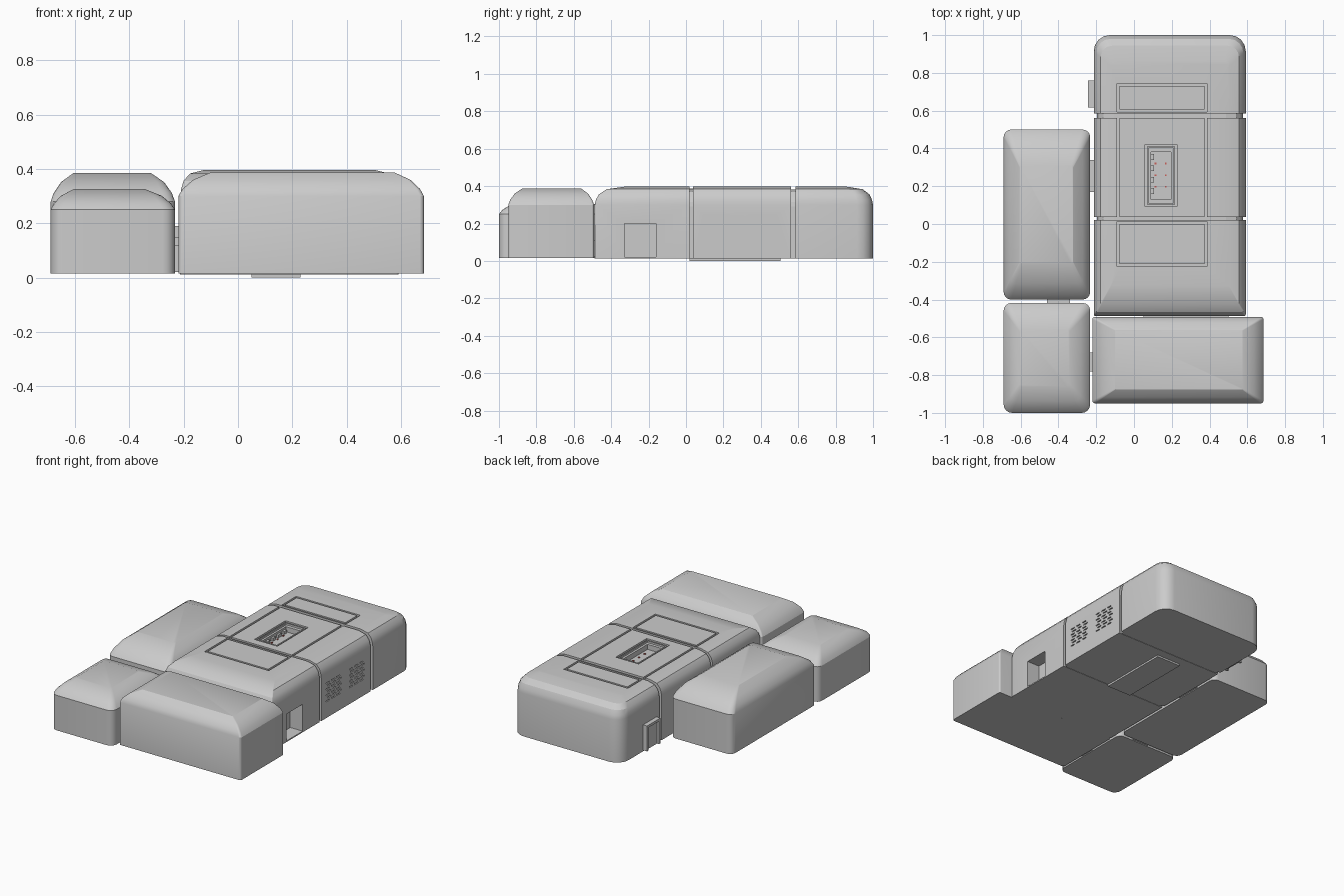
import bpy, bmesh, math
from mathutils import Vector

if "Cube" in bpy.data.objects:
    bpy.data.objects.remove(bpy.data.objects["Cube"])

SOFT = [(0, 0), (.13, .3), (.45, .68), (1, 1)]
ROUND = [(0, 0), (.04, .28), (.14, .58), (.4, .86), (1, 1)]


def finish(bm, name):
    bmesh.ops.recalc_face_normals(bm, faces=bm.faces)
    me = bpy.data.meshes.new(name)
    bm.to_mesh(me)
    bm.free()
    ob = bpy.data.objects.new(name, me)
    bpy.context.collection.objects.link(ob)
    return ob


def smooth(ob, deg=24):
    bpy.ops.object.select_all(action='DESELECT')
    bpy.context.view_layer.objects.active = ob
    ob.select_set(True)
    bpy.ops.object.shade_smooth_by_angle(angle=math.radians(deg))


def boxes(name, specs):
    """One object from boxes given as (x0, x1, y0, y1, z0, z1)."""
    bm = bmesh.new()
    for x0, x1, y0, y1, z0, z1 in specs:
        vs = bmesh.ops.create_cube(bm, size=1)['verts']
        for v in vs:
            v.co = ((x0 + x1) / 2 + v.co.x * (x1 - x0),
                    (y0 + y1) / 2 + v.co.y * (y1 - y0),
                    (z0 + z1) / 2 + v.co.z * (z1 - z0))
    return finish(bm, name)


def ring(x0, x1, y0, y1, rf, rb, z, n=5):
    """Rounded rectangle with front and back corner radii."""
    pts = []
    for cx, cy, r, a in ((x1 - rb, y1 - rb, rb, 0), (x0 + rb, y1 - rb, rb, 90),
                         (x0 + rf, y0 + rf, rf, 180), (x1 - rf, y0 + rf, rf, 270)):
        for i in range(n):
            t = math.radians(a + 90 * i / (n - 1))
            pts.append(Vector((cx + r * math.cos(t), cy + r * math.sin(t), z)))
    return pts


def hall(name, x, y, z, inset, rf, rb, profile, cut=None):
    """Block with a domed roof; z = floor, eave, roof; inset = left, right, front, back.
    cut keeps only the slice between two y values."""
    bm = bmesh.new()
    levels = [(0, z[0])] + [(f, z[1] + g * (z[2] - z[1])) for f, g in profile]
    rings = []
    for f, h in levels:
        k = 1 - .7 * f
        rings.append([bm.verts.new(p) for p in ring(
            x[0] + inset[0] * f, x[1] - inset[1] * f,
            y[0] + inset[2] * f, y[1] - inset[3] * f, rf * k, rb * k, h)])
    for a, b in zip(rings, rings[1:]):
        for i in range(len(a)):
            j = (i + 1) % len(a)
            bm.faces.new((a[i], a[j], b[j], b[i]))
    bm.faces.new(rings[0][::-1])
    bm.faces.new(rings[-1])
    for yy, sign in zip(cut or (), (-1, 1)):
        res = bmesh.ops.bisect_plane(bm, geom=bm.verts[:] + bm.edges[:] + bm.faces[:],
                                     plane_co=(0, yy, 0), plane_no=(0, sign, 0), clear_outer=True)
        edges = [e for e in res['geom_cut'] if isinstance(e, bmesh.types.BMEdge)]
        bmesh.ops.contextual_create(bm, geom=edges)
    return finish(bm, name)


def carve(ob, specs):
    cutter = boxes("cutter", specs)
    cutter.hide_render = True
    m = ob.modifiers.new("carve", 'BOOLEAN')
    m.operation, m.solver, m.object, m.use_self = 'DIFFERENCE', 'EXACT', cutter, True
    bpy.context.view_layer.objects.active = ob
    bpy.ops.object.modifier_apply(modifier=m.name)
    bpy.data.objects.remove(cutter)


# Outer halls
smooth(hall("front_hall", (-.22, .685), (-.95, -.492), (.015, .3, .388),
            (.12, .11, .075, .07), .015, .012, SOFT))
smooth(hall("left_hall", (-.69, -.232), (-.4, .5), (.015, .28, .386),
            (.085, .09, .19, .19), .04, .04, SOFT))
smooth(hall("left_front_hall", (-.69, -.232), (-1, -.418), (.015, .25, .326),
            (.085, .11, .14, .14), .045, .04, SOFT))

# Main hall in three segments, with recessed core showing in the joints
top = .397
main = dict(x=(-.213, .592), y=(-.488, 1.0), z=(.012, .3, top),
            inset=(.09, .09, .16, .14), rf=.01, rb=.085, profile=ROUND)
front = hall("main_front", cut=(-.6, .02), **main)
middle = hall("main_middle", cut=(.038, .562), **main)
back = hall("main_back", cut=(.585, 1.1), **main)
core = dict(main, x=(-.197, .576), z=(.014, .29, top - .015))
hall("joint_core_front", cut=(0, .06), **core)
hall("joint_core_back", cut=(.54, .61), **core)

# Roof panel grooves
w, g0, g1 = .014, top - .012, top + .02
px0, px1 = -.09, .387


def panel(y0, y1):
    return [(px0, px0 + w, y0, y1, g0, g1), (px1 - w, px1, y0, y1, g0, g1),
            (px0, px1, y0, y0 + w, g0, g1), (px0, px1, y1 - w, y1, g0, g1)]


door = [(.5, .7, -.33, -.16, .02, .2)]
carve(front, panel(-.226, .014) + door)
carve(back, panel(.592, .745))

# Middle segment: roof hatch well and staggered side vents
vents = []
for y0 in (.09, .335):
    for r in range(7):
        for c in range(3):
            y = y0 + c * .056 + (.014 if r % 2 else 0)
            z = .12 + r * .02
            vents.append((.584, .62, y, y + .036, z, z + .007))
carve(middle, [(px0, px0 + w, .0, .6, g0, g1), (px1 - w, px1, .0, .6, g0, g1),
               (.058, .228, .092, .42, top - .016, g1),
               (.09, .195, .13, .38, top - .05, g1)] + vents)
for ob in (front, middle, back):
    smooth(ob)

# Hatch rim and well fittings
boxes("hatch_rim", [(.068, .076, .102, .41, top - .03, top - .004),
                    (.21, .218, .102, .41, top - .03, top - .004),
                    (.076, .21, .102, .11, top - .03, top - .004),
                    (.076, .21, .402, .41, top - .03, top - .004)])
boxes("well_bars", [(.09, .105, y, y + .03, top - .06, top - .03)
                    for y in (.16, .22, .28, .34)])
red = bpy.data.materials.new("red")
red.diffuse_color = (.6, .12, .1, 1)
red.use_nodes = True
red.node_tree.nodes["Principled BSDF"].inputs["Base Color"].default_value = red.diffuse_color
lamps = boxes("well_lamps", [(x - .005, x + .005, y - .005, y + .005, top - .055, top - .045)
                             for x in (.113, .168) for y in (.197, .258, .32)])
lamps.data.materials.append(red)

# Side entrance at the back left
boxes("left_entrance", [(-.243, -.2, .618, .634, .02, .19), (-.243, -.2, .744, .76, .02, .19),
                        (-.243, -.2, .634, .744, .174, .19), (-.228, -.2, .634, .744, .02, .174)])

# Links between the halls
boxes("hall_links", [(-.46, -.34, -.43, -.38, .02, .12), (-.245, -.2, .17, .34, .02, .15),
                     (-.245, -.2, -.78, -.68, .02, .12), (.05, .5, -.5, -.48, .02, .11)])

# Underside plate
boxes("base_plate", [(.05, .23, .02, .505, 0, .016)])
